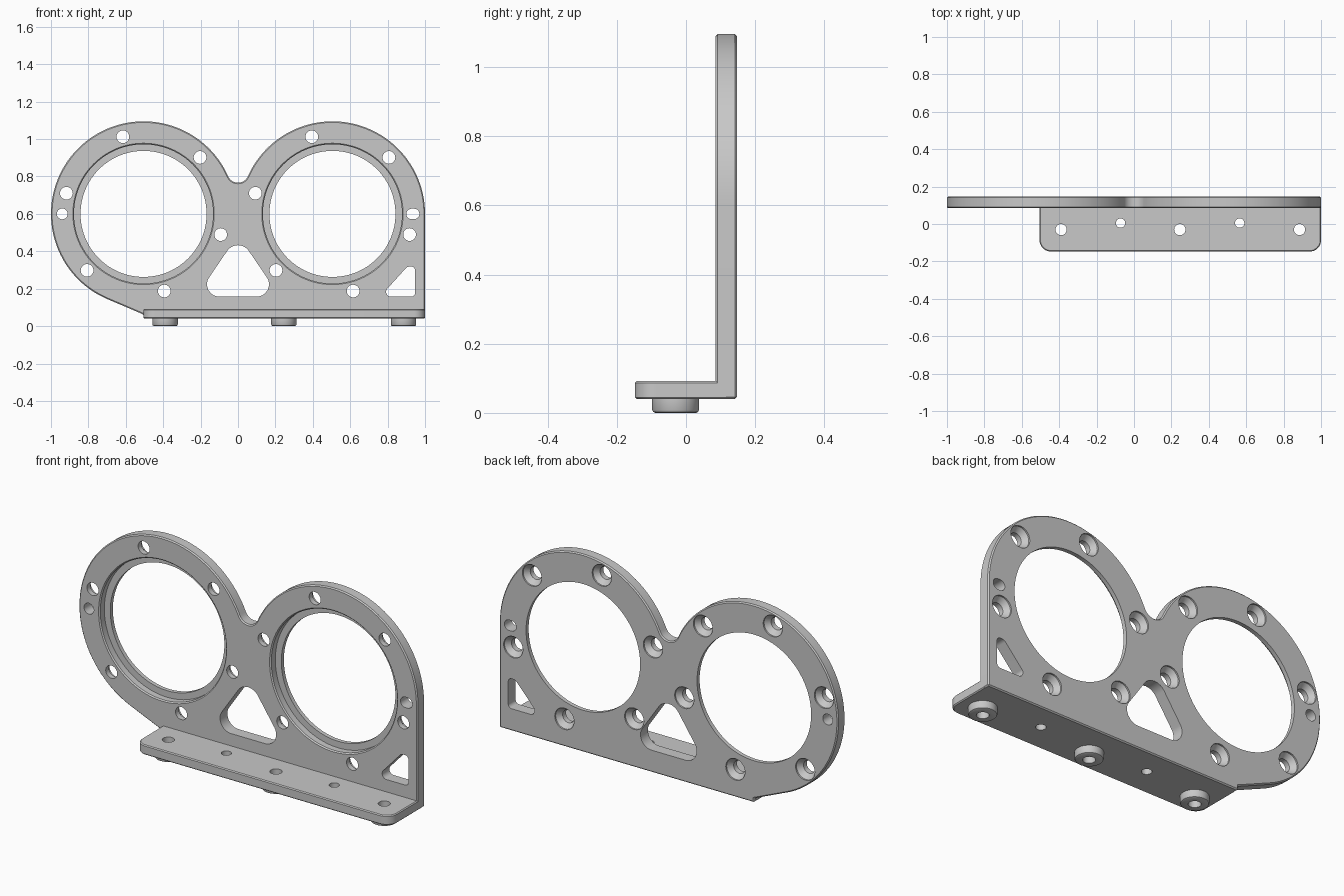
import bpy, bmesh
from math import sin, cos, radians, pi, tan
from mathutils import Vector

if "Cube" in bpy.data.objects:
    bpy.data.objects.remove(bpy.data.objects["Cube"])

FRONT, BACK = 0.085, 0.147       # plate faces along y
CX, CZ, R = 0.505, 0.6, 0.495    # ring centres and outer radius

grey = bpy.data.materials.new("satin grey")
grey.use_nodes = True
grey.diffuse_color = (0.58, 0.58, 0.58, 1)
grey.node_tree.nodes["Principled BSDF"].inputs["Base Color"].default_value = grey.diffuse_color


def arc(cx, cz, r, a0, a1, n):
    return [(cx + r * cos(radians(a0 + (a1 - a0) * i / n)),
             cz + r * sin(radians(a0 + (a1 - a0) * i / n))) for i in range(n + 1)]


def rounded(corners, n=10):
    """Polygon with a fillet radius on each (x, y, r) corner."""
    out = []
    for i, (x, y, r) in enumerate(corners):
        p = Vector((x, y))
        if r == 0:
            out.append((x, y))
            continue
        a = (Vector(corners[i - 1][:2]) - p).normalized()
        b = (Vector(corners[(i + 1) % len(corners)][:2]) - p).normalized()
        half = a.angle(b) / 2
        c = p + (a + b).normalized() * (r / sin(half))
        s, e = p + a * (r / tan(half)) - c, p + b * (r / tan(half)) - c
        for k in range(n + 1):
            out.append(tuple(c + s.lerp(e, k / n).normalized() * r))
    return out


def prism(bm, pts, lo, hi, axis):
    """Extrude a 2D outline along y (x, z outline) or z (x, y outline)."""
    place = (lambda u, v, h: (u, h, v)) if axis == "y" else (lambda u, v, h: (u, v, h))
    skin(bm, [[bm.verts.new(place(u, v, h)) for u, v in pts] for h in (lo, hi)])


def lathe(bm, u, v, profile, axis, n=32):
    """Solid of revolution from (radius, height) steps."""
    place = (lambda a, b, h: (a, h, b)) if axis == "y" else (lambda a, b, h: (a, b, h))
    skin(bm, [[bm.verts.new(place(u + r * cos(2 * pi * i / n), v + r * sin(2 * pi * i / n), h))
               for i in range(n)] for r, h in profile])


def skin(bm, rings):
    """Closed solid through a stack of equal rings."""
    n = len(rings[0])
    faces = [bm.faces.new(rings[0]), bm.faces.new(rings[-1])]
    for a, b in zip(rings, rings[1:]):
        for i in range(n):
            j = (i + 1) % n
            faces.append(bm.faces.new((a[i], a[j], b[j], b[i])))
    bmesh.ops.recalc_face_normals(bm, faces=faces)


def finish(name, bm):
    me = bpy.data.meshes.new(name)
    bm.to_mesh(me)
    bm.free()
    me.materials.append(grey)
    ob = bpy.data.objects.new(name, me)
    bpy.context.collection.objects.link(ob)
    return ob


def complete(ob, cutter_bm, bevel=0.0):
    """Chamfer the rims, cut the holes, then shade."""
    if bevel:
        m = ob.modifiers.new("chamfer", "BEVEL")
        m.width, m.segments, m.limit_method, m.angle_limit = bevel, 1, "ANGLE", radians(50)
    cutter = finish(ob.name + "_cutter", cutter_bm)
    cutter.hide_render = True
    m = ob.modifiers.new("holes", "BOOLEAN")
    m.operation, m.object, m.solver = "DIFFERENCE", cutter, "EXACT"
    bpy.ops.object.select_all(action="DESELECT")
    ob.select_set(True)
    bpy.context.view_layer.objects.active = ob
    for m in list(ob.modifiers):
        bpy.ops.object.modifier_apply(modifier=m.name)
    bpy.data.objects.remove(cutter)
    bpy.ops.object.shade_smooth_by_angle(angle=radians(30))


# Double-ring mounting plate outline
neck_r, neck_z = 0.058, 0.825
outline = [(-CX, 0.04), (1.0, 0.04)]
outline += arc(CX, CZ, R, 0, 156, 48)
outline += arc(0, neck_z, neck_r, -24, -156, 14)[1:-1]
outline += arc(-CX, CZ, R, 24, 247, 70)
outline += [(-CX, 0.062)]
bm = bmesh.new()
prism(bm, outline, FRONT, BACK, "y")
plate = finish("ring_plate", bm)

# Plate openings
lo, hi = FRONT - 0.03, BACK + 0.03
cut = bmesh.new()
for cx in (-CX, CX):
    # Main bore with a recess on the front
    lathe(cut, cx, CZ, [(0.378, lo), (0.378, FRONT), (0.372, FRONT + 0.006), (0.372, FRONT + 0.04),
                        (0.337, FRONT + 0.04), (0.337, hi)], "y", 96)
    # Six screw holes countersunk from the back
    for k in range(6):
        a = radians(45 + 60 * k)
        lathe(cut, cx + 0.427 * cos(a), CZ + 0.427 * sin(a),
              [(0.034, lo), (0.034, BACK - 0.034), (0.057, BACK - 0.008), (0.057, hi)], "y", 28)
# Locating hole and slot
lathe(cut, -0.94, CZ, [(0.029, lo), (0.029, hi)], "y", 24)
slot = arc(0.942, CZ, 0.028, -90, 90, 10) + arc(0.928, CZ, 0.028, 90, 270, 10)
prism(cut, slot, lo, hi, "y")
# Lightening windows
prism(cut, rounded([(-0.224, 0.158, 0.065), (0.224, 0.158, 0.065), (0, 0.487, 0.07)]), lo, hi, "y")
prism(cut, rounded([(0.76, 0.158, 0.025), (0.947, 0.158, 0.02), (0.947, 0.318, 0.02),
                    (0.905, 0.318, 0.03)]), lo, hi, "y")
complete(plate, cut, 0.006)

# Base flange with rounded front corners
bm = bmesh.new()
prism(bm, rounded([(-CX, -0.147, 0.06), (1.0, -0.147, 0.06), (1.0, 0.12, 0), (-CX, 0.12, 0)]),
      0.04, 0.092, "z")
flange = finish("base_flange", bm)
cut = bmesh.new()
feet = (-0.39, 0.245, 0.885)
for x in feet:
    lathe(cut, x, -0.03, [(0.03, 0), (0.03, 0.15)], "z", 28)
for x in (-0.072, 0.565):
    lathe(cut, x, 0.005, [(0.025, 0), (0.025, 0.15)], "z", 24)
complete(flange, cut, 0.005)

# Round feet under the flange
for i, x in enumerate(feet):
    bm = bmesh.new()
    lathe(bm, x, -0.03, [(0.059, 0), (0.065, 0.003), (0.068, 0.009), (0.068, 0.041)], "z", 40)
    foot = finish("foot_%d" % (i + 1), bm)
    cut = bmesh.new()
    lathe(cut, x, -0.03, [(0.03, -0.05), (0.03, 0.1)], "z", 28)
    complete(foot, cut)
